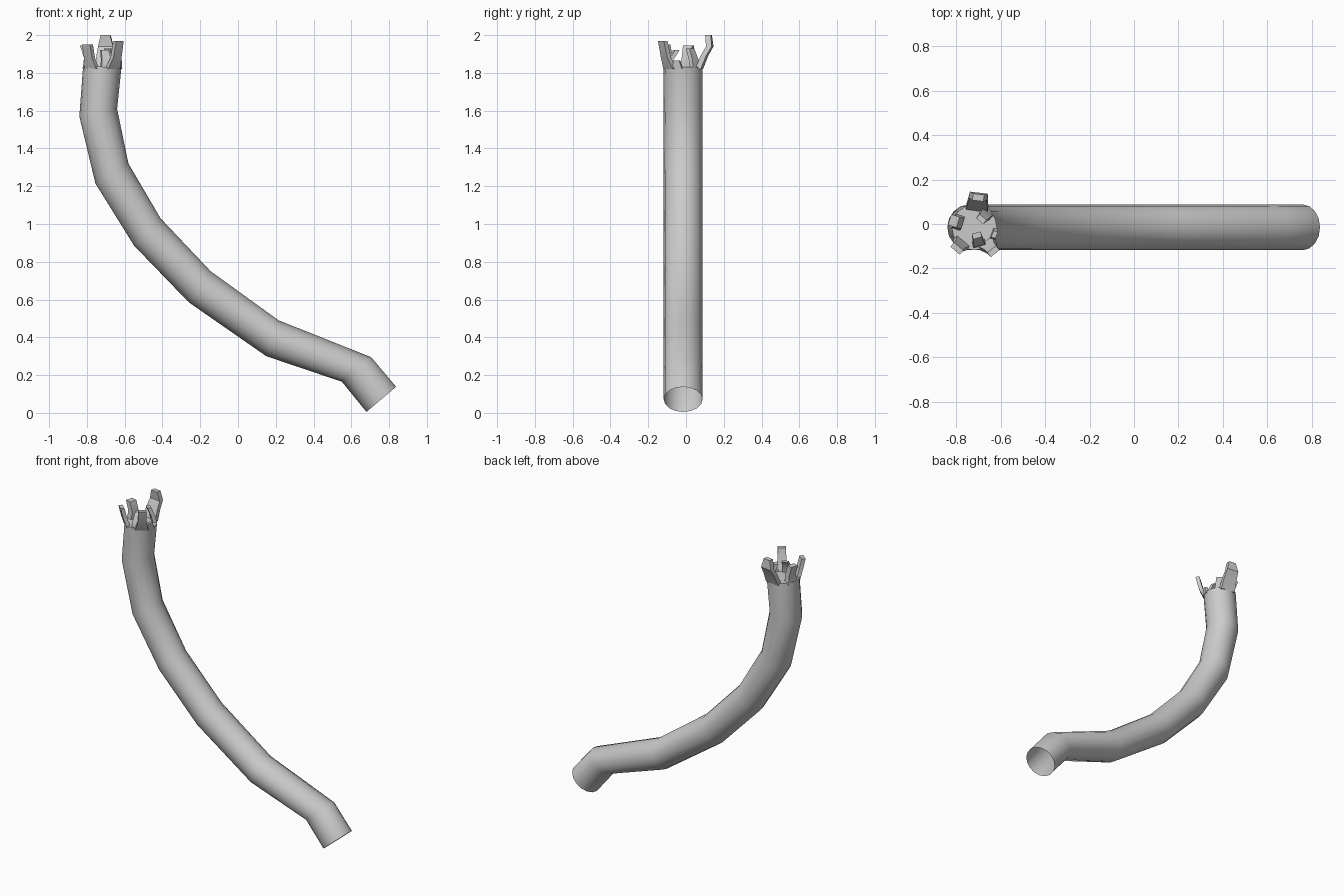
import bpy, bmesh
from math import cos, sin, pi, radians
from mathutils import Vector

if "Cube" in bpy.data.objects:
    bpy.data.objects.remove(bpy.data.objects["Cube"])

SIDES = 16
YC, RY = -0.015, 0.103


def make_object(name, bm, angle):
    bmesh.ops.recalc_face_normals(bm, faces=bm.faces)
    me = bpy.data.meshes.new(name)
    bm.to_mesh(me)
    bm.free()
    ob = bpy.data.objects.new(name, me)
    bpy.context.collection.objects.link(ob)
    bpy.ops.object.select_all(action='DESELECT')
    ob.select_set(True)
    bpy.context.view_layer.objects.active = ob
    bpy.ops.object.shade_smooth_by_angle(angle=radians(angle))
    return ob


# Bent tube: mitred rings given by their two side points (x, z); open at the foot
rings = [((0.68, 0.005), (0.837, 0.138)), ((0.55, 0.165), (0.705, 0.295)),
         ((0.15, 0.30), (0.215, 0.49)), ((-0.26, 0.585), (-0.145, 0.75)),
         ((-0.55, 0.885), (-0.41, 1.03)), ((-0.755, 1.215), (-0.58, 1.32)),
         ((-0.84, 1.57), (-0.64, 1.61)), ((-0.82, 1.835), (-0.617, 1.83))]
bm = bmesh.new()
loops = []
for (x0, z0), (x1, z1) in rings:
    mid = Vector(((x0 + x1) / 2, YC, (z0 + z1) / 2))
    half = Vector(((x1 - x0) / 2, 0, (z1 - z0) / 2))
    loops.append([bm.verts.new(mid + half * cos(2 * pi * i / SIDES)
                               + Vector((0, RY * sin(2 * pi * i / SIDES), 0)))
                  for i in range(SIDES)])
for a, b in zip(loops, loops[1:]):
    for i in range(SIDES):
        j = (i + 1) % SIDES
        bm.faces.new((a[i], a[j], b[j], b[i]))
bm.faces.new(loops[-1])
make_object("bent_tube", bm, 60)


# Torn prongs: bent tapering strips round the top rim
def prong(name, angle, profile, thick=0.025):
    a = radians(angle)
    out, side = Vector((cos(a), sin(a), 0)), Vector((-sin(a), cos(a), 0))
    bm = bmesh.new()
    rows = []
    for r, z, w in profile:
        c = Vector((-0.717, YC, z))
        rows.append([bm.verts.new(c + out * rr + side * s * w / 2)
                     for rr, s in ((r - thick, -1), (r, -1), (r, 1), (r - thick, 1))])
    for p, q in zip(rows, rows[1:]):
        for i in range(4):
            j = (i + 1) % 4
            bm.faces.new((p[i], p[j], q[j], q[i]))
    bm.faces.new(rows[0])
    bm.faces.new(rows[-1])
    make_object(name, bm, 30)


prong("prong_left", 163, [(0.10, 1.82, 0.07), (0.095, 1.88, 0.05), (0.118, 1.945, 0.05)], 0.04)
prong("prong_front_left", 230, [(0.10, 1.82, 0.08), (0.12, 1.88, 0.055), (0.137, 1.95, 0.055)])
prong("prong_front_right", 308, [(0.10, 1.82, 0.085), (0.128, 1.88, 0.055), (0.15, 1.97, 0.05)])
prong("prong_back", 83, [(0.10, 1.82, 0.10), (0.128, 1.89, 0.09), (0.157, 1.94, 0.08),
                         (0.15, 2.0, 0.05)], 0.03)
prong("prong_inner_front", 285, [(0.09, 1.82, 0.06), (0.085, 1.87, 0.05), (0.05, 1.92, 0.04)])
prong("prong_inner_back", 50, [(0.095, 1.82, 0.06), (0.085, 1.87, 0.05), (0.06, 1.93, 0.04)])

# Low torn edge pieces along the right rim
prong("rim_scrap_right", 340, [(0.10, 1.82, 0.06), (0.105, 1.865, 0.03)], 0.02)
